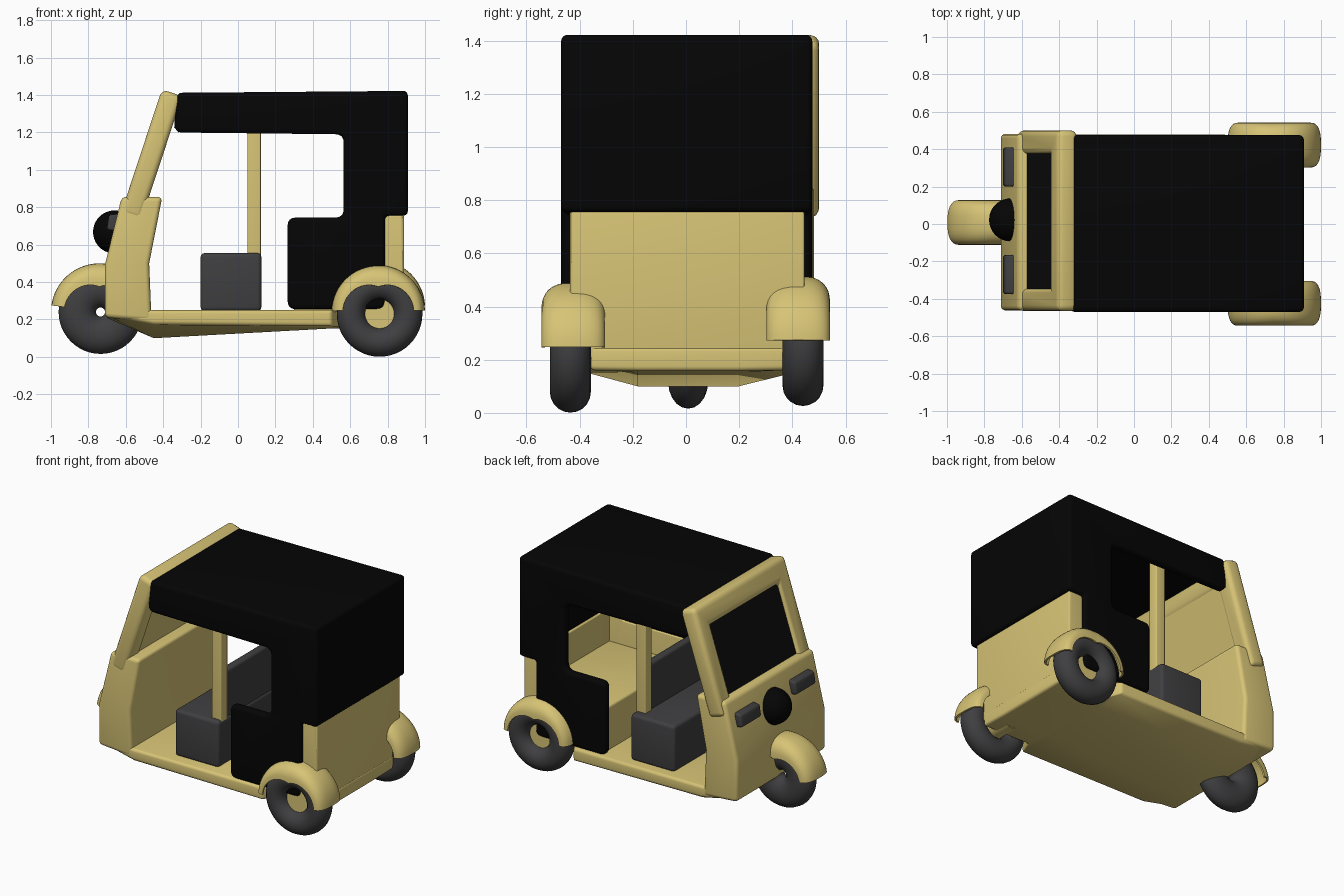
import bpy, bmesh
from math import sin, cos, pi, radians
from mathutils import Vector, Matrix

if "Cube" in bpy.data.objects:
    bpy.data.objects.remove(bpy.data.objects["Cube"])


def material(name, c):
    m = bpy.data.materials.new(name)
    m.diffuse_color = (*c, 1)
    m.use_nodes = True
    m.node_tree.nodes["Principled BSDF"].inputs["Base Color"].default_value = m.diffuse_color
    return m


CREAM = material("cream_paint", (0.68, 0.55, 0.18))
BLACK = material("black_canvas", (0.0015, 0.0015, 0.0016))
GLASS = material("dark_glass", (0.004, 0.004, 0.0042))
RUBBER = material("dark_grey", (0.05, 0.05, 0.053))


def finish(name, bm, mat, bevel=0.0, thick=0.0, clamp=True, out=None):
    """Turn a bmesh into a shaded object, with optional shell thickness and bevel."""
    bmesh.ops.recalc_face_normals(bm, faces=bm.faces[:])
    bm.faces.ensure_lookup_table()
    if out is not None:
        bm.normal_update()
        if bm.faces[0].normal.dot(Vector(out)) < 0:
            bmesh.ops.reverse_faces(bm, faces=bm.faces[:])
    me = bpy.data.meshes.new(name)
    bm.to_mesh(me)
    bm.free()
    ob = bpy.data.objects.new(name, me)
    bpy.context.collection.objects.link(ob)
    me.materials.append(mat)
    if thick:
        m = ob.modifiers.new("shell", 'SOLIDIFY')
        m.thickness, m.offset, m.use_even_offset = thick, -1, True
    if bevel:
        m = ob.modifiers.new("bevel", 'BEVEL')
        m.width, m.segments, m.limit_method, m.angle_limit = bevel, 4, 'ANGLE', radians(30)
        m.use_clamp_overlap = clamp
    bpy.ops.object.select_all(action='DESELECT')
    bpy.context.view_layer.objects.active = ob
    ob.select_set(True)
    for m in [m.name for m in ob.modifiers]:
        bpy.ops.object.modifier_apply(modifier=m)
    bpy.ops.object.shade_smooth_by_angle(angle=radians(32))
    return ob


def rounded(pts, r=0.03, n=4, skip=()):
    """Round the corners of a 2D outline."""
    res = []
    for i, p in enumerate(pts):
        p = Vector(p)
        if i in skip:
            res.append(p)
            continue
        a, b = Vector(pts[i - 1]) - p, Vector(pts[(i + 1) % len(pts)]) - p
        a, b = p + a.normalized() * r, p + b.normalized() * r
        for k in range(n + 1):
            t = k / n
            res.append(a * (1 - t) ** 2 + p * 2 * t * (1 - t) + b * t * t)
    return res


def plate(name, pts, y0, y1, mat, bevel=0.01, clamp=False):
    """Extrude an x-z outline from y0 to y1."""
    bm = bmesh.new()
    f = bm.faces.new([bm.verts.new((p[0], y0, p[1])) for p in pts])
    g = bmesh.ops.extrude_face_region(bm, geom=[f])
    bmesh.ops.translate(bm, vec=(0, y1 - y0, 0), verts=[v for v in g['geom'] if isinstance(v, bmesh.types.BMVert)])
    return finish(name, bm, mat, bevel, clamp=clamp)


def box(name, x, y, z, mat, bevel=0.015):
    return plate(name, [(x[0], z[0]), (x[1], z[0]), (x[1], z[1]), (x[0], z[1])], *y, mat, bevel)


def grid(bm, rows, loop_u=False, loop_v=False):
    """Skin rows of points with quads."""
    vs = [[bm.verts.new(p) for p in row] for row in rows]
    nu, nv = len(vs), len(vs[0])
    for i in range(nu if loop_u else nu - 1):
        for j in range(nv if loop_v else nv - 1):
            i2, j2 = (i + 1) % nu, (j + 1) % nv
            bm.faces.new((vs[i][j], vs[i2][j], vs[i2][j2], vs[i][j2]))
    return vs


def tyre(name, c, major, minor_r, minor_y):
    bm = bmesh.new()
    rows = []
    for i in range(48):
        a = 2 * pi * i / 48
        row = []
        for j in range(20):
            b = 2 * pi * j / 20
            r = major + minor_r * cos(b)
            row.append((c[0] + r * cos(a), c[1] + minor_y * sin(b), c[2] + r * sin(a)))
        rows.append(row)
    grid(bm, rows, True, True)
    finish(name, bm, RUBBER)


def fender(name, c, R, a0, a1, half=0.12):
    """Arched mudguard with a U-shaped section."""
    bm = bmesh.new()
    rows = []
    for i in range(33):
        a = radians(a0 + (a1 - a0) * i / 32)
        lip = 0.135 + 0.055 * abs(cos(a))
        row = []
        for j in range(17):
            t = pi * j / 16
            y = abs(cos(t)) ** 0.75 * (1 if cos(t) > 0 else -1) * half
            r = lip + (R - lip) * max(sin(t), 0) ** 0.75
            row.append((c[0] + r * cos(a), c[1] + y, c[2] + r * sin(a)))
        rows.append(row)
    grid(bm, rows)
    finish(name, bm, CREAM, thick=0.012)


# wheels, mudguards and rear hubs
tyre("front_tyre", (-0.735, 0.008, 0.24), 0.124, 0.1, 0.075)
fender("front_mudguard", (-0.74, 0.008, 0.24), 0.26, 45, 172)
for side, s, ty, fy, dz in (("near", -1, -0.435, -0.424, 0), ("far", 1, 0.44, 0.422, 0.025)):
    tyre(f"rear_tyre_{side}", (0.757, ty, 0.23 + dz), 0.152, 0.077, 0.077)
    fender(f"rear_mudguard_{side}", (0.75, fy, 0.24 + dz), 0.25, 2, 178)
    bm = bmesh.new()
    bmesh.ops.create_cone(bm, cap_ends=True, segments=32, radius1=0.078, radius2=0.078, depth=0.2,
                          matrix=Matrix.Translation((0.757, s * 0.355, 0.23 + dz)) @ Matrix.Rotation(pi / 2, 4, 'X'))
    finish(f"rear_hub_{side}", bm, CREAM)

# floor pan with a shallow keel
bm = bmesh.new()
rows = []
for x, w, zt, zm, zb in ((-0.705, 0.455, 0.27, 0.22, 0.21), (-0.45, 0.47, 0.25, 0.175, 0.10),
                         (0.50, 0.47, 0.25, 0.165, 0.152), (0.54, 0.37, 0.25, 0.163, 0.153),
                         (0.89, 0.37, 0.25, 0.16, 0.157)):
    rows.append([(x, y + 0.008, z) for y, z in
                 ((-w, zt), (-w, zm), (-0.19, zb), (0.19, zb), (w, zm), (w, zt))])
vs = grid(bm, rows, False, True)
bm.faces.new(vs[0])
bm.faces.new(vs[-1])
finish("floor_pan", bm, CREAM, 0.018)

# front cowl: thick nose block behind a raked front face
plate("nose_cowl", [(-0.712, 0.21), (-0.712, 0.49), (-0.622, 0.855), (-0.405, 0.855),
                    (-0.475, 0.50), (-0.462, 0.19)], -0.462, 0.482, CREAM, 0.025, True)


# raked windscreen: frame, backing and recessed glass
def screen(y, z, d=0.0):
    return (-0.615 + 0.33 * (z - 0.8) + d, y, z - 0.33 * d)


bm = bmesh.new()
outer = [(-0.465, 0.765), (0.50, 0.765), (0.50, 1.43), (-0.465, 1.43)]
inner = [(-0.345, 0.825), (0.375, 0.825), (0.375, 1.29), (-0.345, 1.29)]
grid(bm, [[screen(*p) for p in outer], [screen(*p) for p in inner]], False, True)
finish("windscreen_frame", bm, CREAM, 0.034, thick=0.115, out=(-1, 0, 0))
for name, d, t, mat in (("windscreen_glass", 0.022, 0.02, GLASS), ("windscreen_backing", 0.045, 0.06, CREAM)):
    bm = bmesh.new()
    bm.faces.new([bm.verts.new(screen(*p, d)) for p in
                  ((-0.37, 0.80), (0.40, 0.80), (0.40, 1.32), (-0.37, 1.32))])
    finish(name, bm, mat, thick=t, out=(-1, 0, 0))

# headlamp and indicator lamps
bm = bmesh.new()
bmesh.ops.create_uvsphere(bm, u_segments=32, v_segments=20, radius=0.115,
                          matrix=Matrix.Translation((-0.66, 0.022, 0.668)))
finish("headlamp", bm, BLACK)
for side, y0 in (("near", -0.375), ("far", 0.2)):
    plate(f"indicator_{side}", [(-0.702, 0.68), (-0.69, 0.76), (-0.63, 0.765), (-0.65, 0.67)],
          y0, y0 + 0.21, RUBBER, 0.014)

# canvas hood: roof, sides and back in one shell
side = rounded([(-0.345, 1.20), (0.565, 1.19), (0.565, 0.745), (0.265, 0.745), (0.265, 0.255), (0.785, 0.255),
                (0.785, 0.755), (0.908, 0.755), (0.908, 1.422), (-0.325, 1.412)], 0.045, 4, (6, 7, 8, 9))
bm = bmesh.new()
near, far = ([bm.verts.new((p.x, y, p.y)) for p in side] for y in (-0.47, 0.475))
for i in (-2, -3):
    bm.faces.new((near[i], near[i + 1], far[i + 1], far[i]))
bm.faces.new(near)
bm.faces.new(far)
finish("canvas_hood", bm, BLACK, 0.024, thick=0.06, clamp=False, out=(0, 0, 1))

# rear body tub and passenger bench
box("rear_panel", (0.845, 0.887), (-0.432, 0.445), (0.20, 0.757), CREAM, 0.008)
for s, y0, y1 in (("near", -0.436, -0.40), ("far", 0.41, 0.446)):
    plate(f"rear_side_wall_{s}", rounded([(0.30, 0.24), (0.885, 0.24), (0.88, 0.757), (0.79, 0.757),
                                          (0.75, 0.70), (0.30, 0.70)], 0.015), y0, y1, CREAM, 0.008)
box("passenger_bench", (0.31, 0.86), (-0.41, 0.42), (0.24, 0.54), CREAM)

# driver seat, backrest and door posts
box("driver_seat", (-0.20, 0.125), (-0.385, 0.41), (0.245, 0.555), RUBBER, 0.022)
box("driver_backrest", (0.06, 0.115), (-0.33, 0.34), (0.5, 0.86), RUBBER, 0.018)
for s, y0 in (("near", -0.352), ("far", 0.285)):
    box(f"door_post_{s}", (0.05, 0.122), (y0, y0 + 0.07), (0.25, 1.40), CREAM, 0.008)
